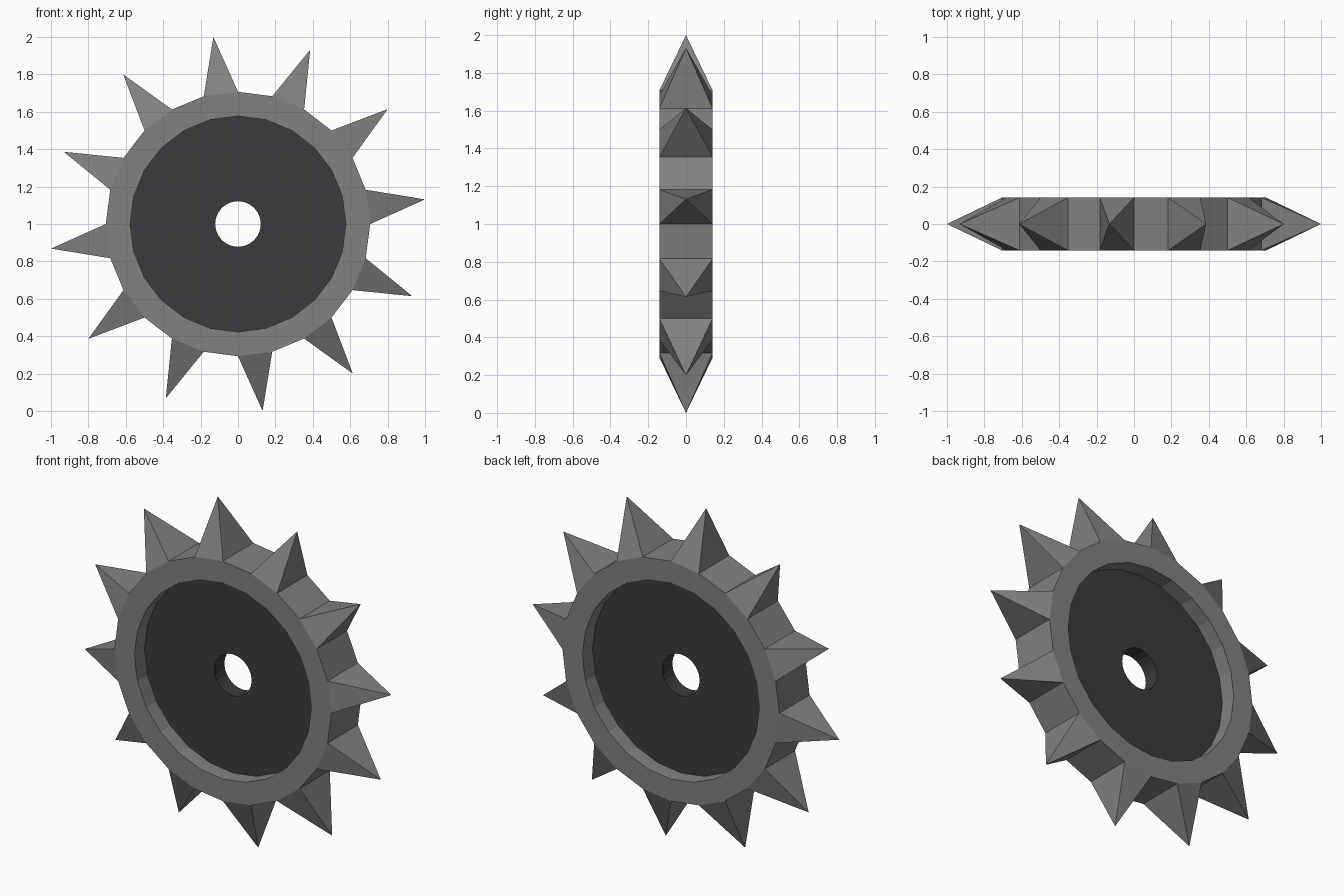
import bpy, bmesh, math

if "Cube" in bpy.data.objects:
    bpy.data.objects.remove(bpy.data.objects["Cube"])

SIDES = 24
STEP = 2 * math.pi / SIDES


def annulus(name, r_in, r_out, half, color, tip=None):
    """Flat-sided ring around the y axis; tip raises a spike on every other outer face."""
    bm = bmesh.new()
    loops = []
    for r, y in ((r_in, -half), (r_out, -half), (r_out, half), (r_in, half)):
        loops.append([bm.verts.new((r * math.sin(i * STEP), y, 1 + r * math.cos(i * STEP)))
                      for i in range(SIDES)])
    for k in range(4):
        a, b = loops[k], loops[(k + 1) % 4]
        for i in range(SIDES):
            j = (i + 1) % SIDES
            quad = (a[i], a[j], b[j], b[i])
            if k == 1 and tip and i % 2 == 1:
                # pyramid spike in place of the rim face
                t = (i + 0.5) * STEP
                apex = bm.verts.new((tip * math.sin(t), 0, 1 + tip * math.cos(t)))
                for n in range(4):
                    bm.faces.new((quad[n], quad[(n + 1) % 4], apex))
            else:
                bm.faces.new(quad)
    bmesh.ops.recalc_face_normals(bm, faces=bm.faces)
    mesh = bpy.data.meshes.new(name)
    bm.to_mesh(mesh)
    bm.free()
    mat = bpy.data.materials.new(name + "_color")
    mat.diffuse_color = color
    mat.use_nodes = True
    mat.node_tree.nodes["Principled BSDF"].inputs["Base Color"].default_value = mat.diffuse_color
    mesh.materials.append(mat)
    obj = bpy.data.objects.new(name, mesh)
    bpy.context.collection.objects.link(obj)
    return obj


# Spiked outer rim
annulus("spiked_rim", 0.577, 0.707, 0.141, (0.22, 0.22, 0.22, 1), tip=1.0086)
# Recessed dark web with axle hole
annulus("center_disc", 0.122, 0.577, 0.047, (0.045, 0.042, 0.047, 1))
